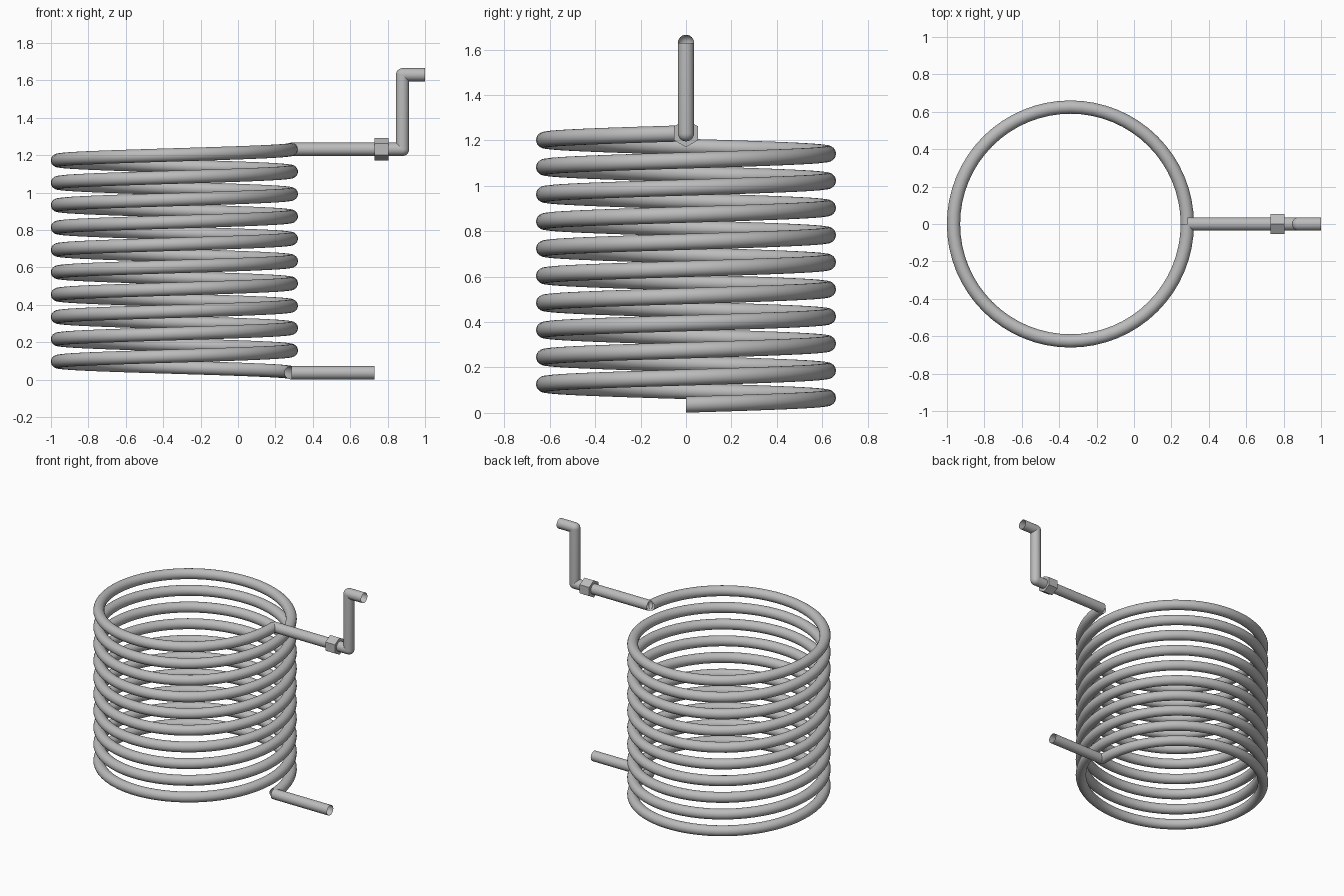
import bpy
import bmesh
from math import sin, cos, pi, radians
from mathutils import Vector

if "Cube" in bpy.data.objects:
    bpy.data.objects.remove(bpy.data.objects["Cube"])

TUBE = 0.0355          # tube radius
SIDES = 24
COIL_X = -0.34         # coil axis
COIL_R = 0.625
TURNS, PITCH = 10, 0.1195
LOW_Z = 0.0365
HIGH_Z = LOW_Z + TURNS * PITCH
JOIN_X = COIL_X + COIL_R

# One grey metal for everything
metal = bpy.data.materials.new("grey_metal")
metal.use_nodes = True
grey = (0.5, 0.5, 0.5, 1)
metal.diffuse_color = grey
metal.node_tree.nodes["Principled BSDF"].inputs["Base Color"].default_value = grey


def finish(bm, name, smooth):
    bmesh.ops.recalc_face_normals(bm, faces=bm.faces)
    mesh = bpy.data.meshes.new(name)
    bm.to_mesh(mesh)
    bm.free()
    mesh.materials.append(metal)
    obj = bpy.data.objects.new(name, mesh)
    bpy.context.collection.objects.link(obj)
    if smooth:
        bpy.ops.object.select_all(action='DESELECT')
        obj.select_set(True)
        bpy.context.view_layer.objects.active = obj
        bpy.ops.object.shade_smooth_by_angle(angle=radians(40))
    return obj


def sweep(name, stations):
    """Open-ended tube through (centre, tangent, side) stations."""
    bm = bmesh.new()
    previous = None
    for centre, tangent, side in stations:
        up = tangent.cross(side).normalized()
        ring = []
        for i in range(SIDES):
            a = 2 * pi * i / SIDES
            ring.append(bm.verts.new(centre + TUBE * (side * cos(a) + up * sin(a))))
        if previous:
            for i in range(SIDES):
                j = (i + 1) % SIDES
                bm.faces.new((previous[i], previous[j], ring[j], ring[i]))
        previous = ring
    bmesh.ops.remove_doubles(bm, verts=bm.verts, dist=0.00001)
    return finish(bm, name, True)


def xz_station(x, z, angle):
    return (Vector((x, 0, z)), Vector((cos(angle), 0, sin(angle))), Vector((0, 1, 0)))


def elbow(x, z, start, end, steps=6):
    """Tight corner: the ring turns on the spot."""
    return [xz_station(x, z, start + (end - start) * i / steps) for i in range(steps + 1)]


# Helical coil, rising anticlockwise
coil = []
per_turn = 64
for i in range(TURNS * per_turn + 1):
    a = 2 * pi * i / per_turn
    radial = Vector((cos(a), sin(a), 0))
    tangent = Vector((-sin(a) * COIL_R, cos(a) * COIL_R, PITCH / (2 * pi))).normalized()
    coil.append((Vector((COIL_X, 0, LOW_Z + PITCH * i / per_turn)) + radial * COIL_R,
                 tangent, radial))
sweep("coil", coil)

# Straight lower pipe
sweep("lower_pipe", [xz_station(JOIN_X, LOW_Z, 0), xz_station(0.73, LOW_Z, 0)])

# Upper pipe with two square elbows
sweep("upper_pipe", [xz_station(JOIN_X, HIGH_Z, 0)]
      + elbow(0.88, HIGH_Z, 0, pi / 2)
      + elbow(0.88, 1.63, pi / 2, 0)
      + [xz_station(1.0, 1.63, 0)])

# Hexagonal nut, corners up and down
bm = bmesh.new()
corners = [(0.061 * sin(pi * k / 3), HIGH_Z + 0.061 * cos(pi * k / 3)) for k in range(6)]
face = bm.faces.new([bm.verts.new((0.73, y, z)) for y, z in corners])
extruded = bmesh.ops.extrude_face_region(bm, geom=[face], use_keep_orig=True)
moved = [g for g in extruded["geom"] if isinstance(g, bmesh.types.BMVert)]
bmesh.ops.translate(bm, verts=moved, vec=(0.075, 0, 0))
finish(bm, "hex_nut", False)
